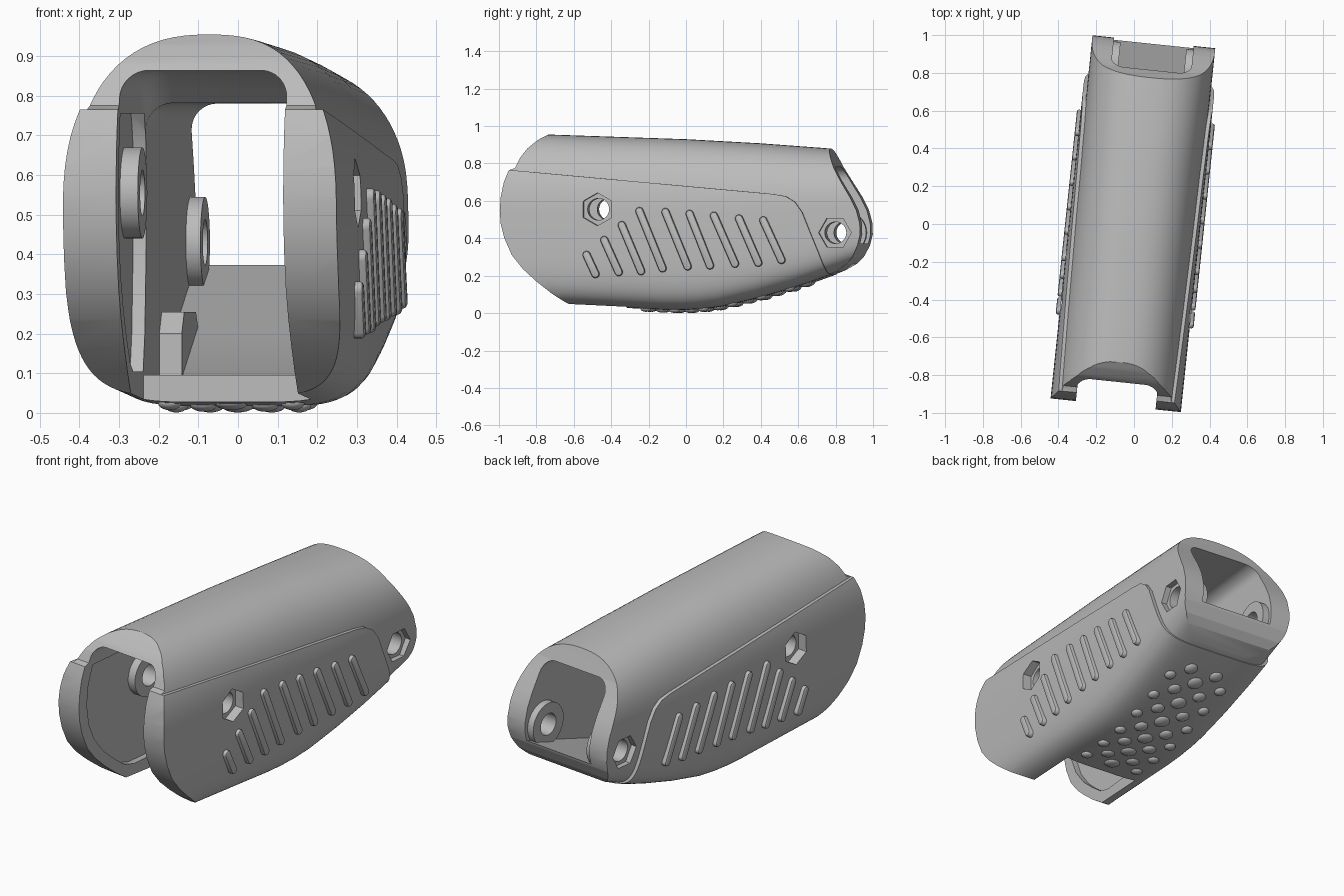
import bpy, bmesh, math
from mathutils import Matrix, Vector

if "Cube" in bpy.data.objects:
    bpy.data.objects.remove(bpy.data.objects["Cube"])

TURN = Matrix.Translation((0.004, 0, 0)) @ Matrix.Rotation(math.radians(-6), 4, 'Z')

grey = bpy.data.materials.new("plain_grey")
grey.diffuse_color = (0.5, 0.5, 0.5, 1)
grey.use_nodes = True
grey.node_tree.nodes["Principled BSDF"].inputs["Base Color"].default_value = grey.diffuse_color


def finish(bm, name):
    bmesh.ops.recalc_face_normals(bm, faces=bm.faces)
    me = bpy.data.meshes.new(name)
    bm.to_mesh(me)
    bm.free()
    me.materials.append(grey)
    ob = bpy.data.objects.new(name, me)
    bpy.context.collection.objects.link(ob)
    return ob


def lerp(table, v):
    for (a, p), (b, q) in zip(table, table[1:]):
        if v <= b:
            return p + (q - p) * (v - a) / (b - a)
    return table[-1][1]


def loft(name, rings):
    bm = bmesh.new()
    loops = [[bm.verts.new(p) for p in r] for r in rings]
    n = len(loops[0])
    for a, b in zip(loops, loops[1:]):
        for i in range(n):
            bm.faces.new((a[i], a[(i + 1) % n], b[(i + 1) % n], b[i]))
    bm.faces.new(loops[0])
    bm.faces.new(loops[-1])
    return finish(bm, name)


def prism(name, pts, x0, x1):
    """Extrude a (y, z) outline sideways from x0 to x1."""
    return loft(name, [[(x, y, z) for y, z in pts] for x in (x0, x1)])


def boolean(ob, other, op):
    m = ob.modifiers.new("cut", 'BOOLEAN')
    m.operation, m.solver, m.object = op, 'EXACT', other
    bpy.context.view_layer.objects.active = ob
    bpy.ops.object.modifier_apply(modifier="cut")
    bpy.data.objects.remove(other, do_unlink=True)


def ngon(y, z, r, n, start=0.0):
    return [(y + r * math.cos(start + math.tau * i / n),
             z + r * math.sin(start + math.tau * i / n)) for i in range(n)]


def join(obs, name):
    bm = bmesh.new()
    for o in obs:
        bm.from_mesh(o.data)
        bpy.data.objects.remove(o, do_unlink=True)
    return finish(bm, name)


# Outer skin: flat-bottomed, round-topped section swept front to back
TOP = [(-1.1, .96), (-.735, .955), (0, .93), (.4, .908), (.78, .88), (1.1, .85)]
BOTTOM = [(-1.1, .07), (-.63, .046), (-.3, .03), (-.08, .019), (.05, .019), (.18, .032),
          (.4, .083), (.6, .141), (.76, .196), (.92, .258), (1.1, .33)]
MID = [(-1.1, .5), (.3, .5), (1.1, .56)]


def section(v, w, drop):
    zt, zb, zm = lerp(TOP, v), lerp(BOTTOM, v) - drop, lerp(MID, v)
    ring = []
    for i in range(80):
        a = math.tau * (i + .5) / 80
        c, s = math.cos(a), math.sin(a)
        e, h = (2 / 2.5, zt - zm) if s > 0 else (2 / 5.2, zm - zb)
        ring.append((math.copysign(abs(c) ** e * w, c), v,
                     zm + math.copysign(abs(s) ** e * h, s)))
    return ring


stations = [-1.1 + 2.2 * i / 22 for i in range(23)]
shell = loft("sleeve_shell", [section(v, .327, 0) for v in stations])

# Raised side panels
panel = loft("panel", [section(v, .347, .003) for v in stations])
boolean(panel, prism("panel_outline", [
    (-1.3, .80), (.50, .637), (.57, .625), (.62, .595), (.66, .54), (.70, .44),
    (.745, .33), (.80, .18), (.80, -.3), (-1.3, -.3)], -.6, .6), 'INTERSECT')
boolean(shell, panel, 'UNION')

# Side outline: curved front cheeks and swept rear mouth
boolean(shell, prism("outline", [
    (-.735, 1.2), (-.735, .955), (-.78, .925), (-.83, .88), (-.865, .83), (-.89, .775),
    (-.92, .765), (-.945, .70), (-.96, .62), (-.965, .55), (-.96, .48), (-.94, .40),
    (-.90, .31), (-.84, .235), (-.77, .17), (-.69, .105), (-.61, .05), (-.58, -.3),
    (.66, -.3), (.79, .20), (.89, .262), (.925, .30), (.955, .36), (.97, .42), (.968, .48),
    (.95, .55), (.915, .62), (.86, .71), (.82, .78), (.795, .84), (.775, .89), (.77, 1.2)],
    -.6, .6), 'INTERSECT')

# Cavity: rounded ceiling corners, lowered rear ceiling, stepped floor, open front belly
FLOOR = [(-1.2, -.2), (-.3, -.2), (-.299, .095), (.1, .095), (.45, .21), (1.2, .45)]
CEIL = [(-1.2, .866), (-.42, .862), (-.36, .85), (-.30, .82), (-.25, .782), (1.2, .78)]
rings = []
for v in sorted({t[0] for t in FLOOR + CEIL}):
    zf, zc, w, r = lerp(FLOOR, v), lerp(CEIL, v), .212, .07
    arc = [(w - r + r * math.cos(t * math.pi / 16), zc - r + r * math.sin(t * math.pi / 16))
           for t in range(9)]
    half = [(w, zf)] + arc
    rings.append([(x, v, z) for x, z in half] + [(-x, v, z) for x, z in reversed(half)])
boolean(shell, loft("cavity", rings), 'DIFFERENCE')

# Shallow recess inside each cheek, then bosses, floor gussets, bolt holes, nut pockets
BOLTS = [(-.44, .555, math.pi / 2, .2), (.835, .43, 0, .175)]
for s in (-1, 1):
    boolean(shell, prism("recess", [
        (-.86, .755), (-.895, .65), (-.905, .55), (-.89, .44), (-.85, .345), (-.78, .255),
        (-.70, .185), (-.62, .125), (-.55, .105), (-.31, .105), (-.27, .2), (-.24, .4),
        (-.23, .6), (-.25, .7), (-.29, .755)], s * .15, s * .245), 'DIFFERENCE')
    for y, z, rot, tip in BOLTS:
        boolean(shell, prism("boss", ngon(y, z, .115, 40), s * tip, s * .26), 'UNION')
    boolean(shell, prism("gusset", [(.08, .085), (.08, .2), (.14, .255), (.42, .255),
                                    (.5, .2)], s * .155, s * .23), 'UNION')
for y, z, rot, tip in BOLTS:
    boolean(shell, prism("bolt_hole", ngon(y, z, .058, 32), -.6, .6), 'DIFFERENCE')
    for s in (-1, 1):
        boolean(shell, prism("nut_pocket", ngon(y, z, .088, 6, rot), s * .295, s * .6),
                'DIFFERENCE')

# Slanted grip ribs on both sides: (top y, top z, bottom y, bottom z)
RIBS = [(-.54, .33, -.475, .19), (-.445, .41, -.35, .2), (-.35, .49, -.23, .205),
        (-.255, .565, -.115, .22), (-.115, .56, .02, .23), (.015, .55, .14, .235),
        (.145, .54, .275, .245), (.28, .525, .40, .25), (.41, .515, .525, .265)]
ribs = []
for y0, z0, y1, z1 in RIBS:
    top, low = Vector((y0 + .034, z0)), Vector((y1 + .034, z1))
    d = (top - low).normalized()
    ang, r = math.atan2(d.y, d.x), .021
    top, low = top - d * r, low + d * r

    def capsule(rad):
        return [(c.x + rad * math.cos(ang + off + t * math.pi / 8),
                 c.y + rad * math.sin(ang + off + t * math.pi / 8))
                for c, off in ((top, -math.pi / 2), (low, math.pi / 2)) for t in range(9)]
    for s in (-1, 1):
        layers = [(.31, r), (.358, r), (.364, r * .85), (.367, r * .55)]
        ribs.append(loft("rib", [[(s * x, y, z) for y, z in capsule(q)] for x, q in layers]))
grip_ribs = join(ribs, "grip_ribs")

# Staggered flattened studs under the belly
bm = bmesh.new()
for col in range(-2, 3):
    r = .042 - .006 * abs(col)
    for k in range(6):
        x, y = col * .078, -.2 + .155 * k + (.0775 if col % 2 else 0)
        if y > .7:
            continue
        z = lerp(BOTTOM, y)
        slope = math.atan2(lerp(BOTTOM, y + .05) - lerp(BOTTOM, y - .05), .1)
        bmesh.ops.create_uvsphere(bm, u_segments=20, v_segments=10, radius=1, matrix=(
            Matrix.Translation((x, y, z)) @ Matrix.Rotation(slope, 4, 'X')
            @ Matrix.Diagonal((r, r, .018, 1))))
studs = finish(bm, "belly_studs")

# Turn everything slightly about the vertical and shade
for ob in (shell, grip_ribs, studs):
    ob.data.transform(TURN)
    bpy.ops.object.select_all(action='DESELECT')
    ob.select_set(True)
    bpy.context.view_layer.objects.active = ob
    bpy.ops.object.shade_smooth_by_angle(angle=math.radians(30))
